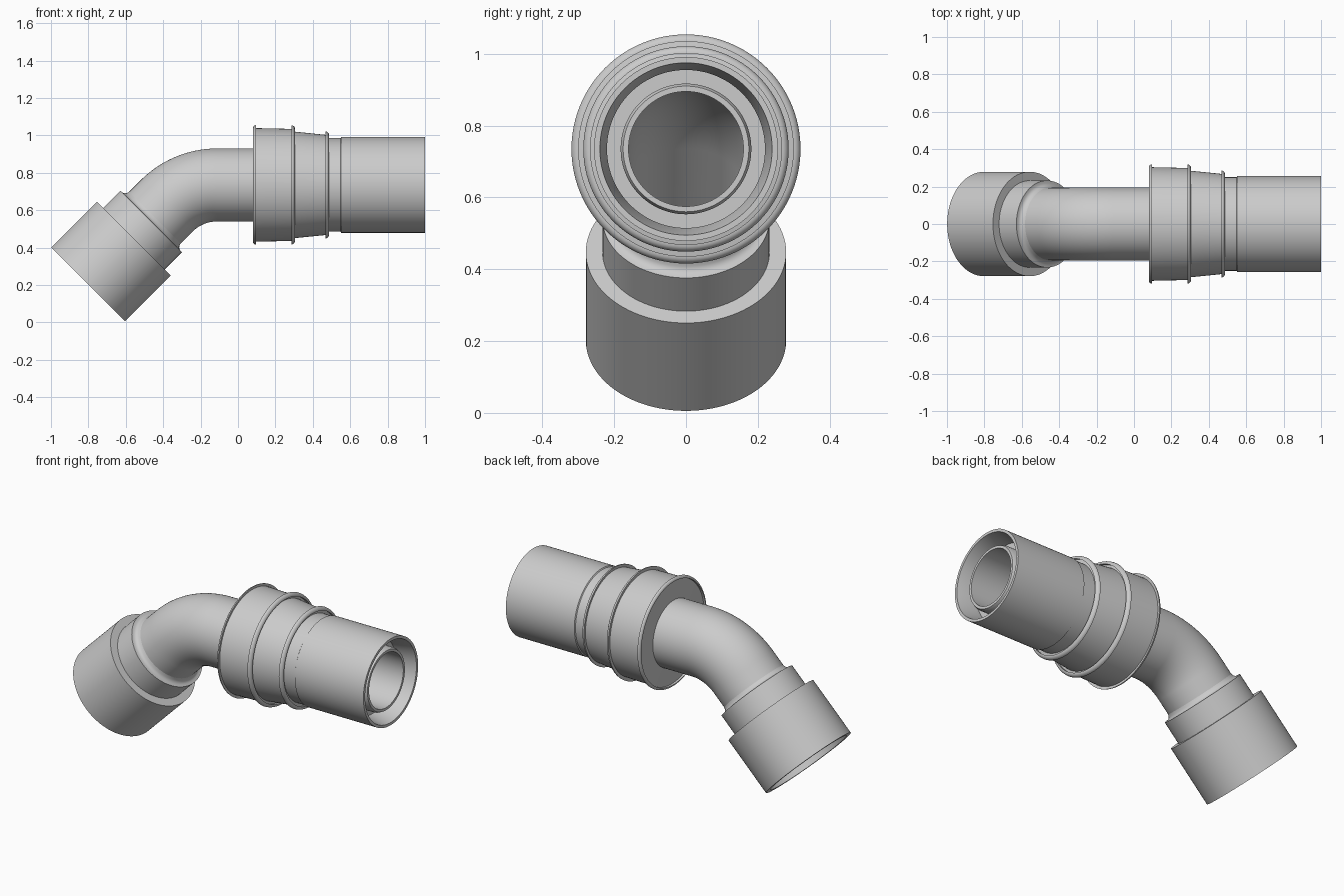
import bpy, bmesh, math
from mathutils import Vector

if "Cube" in bpy.data.objects:
    bpy.data.objects.remove(bpy.data.objects["Cube"])

SIDES = 96
AXIS_Z, BEND_X, BEND_R = 0.735, -0.11, 0.385
ARC = BEND_R * math.pi / 4
LEFT_END = BEND_X - ARC - 0.593      # centreline position of the lower open end

steel = bpy.data.materials.new("light grey steel")
steel.diffuse_color = (0.6, 0.6, 0.6, 1)
steel.use_nodes = True
steel.node_tree.nodes["Principled BSDF"].inputs["Base Color"].default_value = steel.diffuse_color


def centreline(s):
    """Point and tangent of the 45 degree elbow; s equals x on the straight run."""
    if s >= BEND_X:
        return Vector((s, 0, AXIS_Z)), 0.0
    a = min((BEND_X - s) / BEND_R, math.pi / 4)
    p = Vector((BEND_X - BEND_R * math.sin(a), 0, AXIS_Z - BEND_R + BEND_R * math.cos(a)))
    rest = max(0, BEND_X - s - ARC)
    return p - rest * Vector((math.cos(a), 0, math.sin(a))), a


def rounded(corners):
    """Replace corners given as (s, r, fillet) by small arcs."""
    out = []
    for i, c in enumerate(corners):
        p = Vector(c[:2])
        if len(c) < 3:
            out.append(p)
            continue
        a = p + (Vector(corners[i - 1][:2]) - p).normalized() * c[2]
        b = p + (Vector(corners[(i + 1) % len(corners)][:2]) - p).normalized() * c[2]
        for k in range(7):
            t = k / 6 * math.pi / 2
            out.append(a + b - p + (p - b) * math.sin(t) + (p - a) * math.cos(t))
    # arcs are centred at a + b - p, running from a to b
    return out


def ring_part(name, corners):
    """Revolve a closed (s, r) profile around the centreline."""
    bm = bmesh.new()
    rings = []
    for s, r in rounded(corners):
        p, a = centreline(s)
        v = Vector((-math.sin(a), 0, math.cos(a)))
        rings.append([bm.verts.new(p + r * (Vector((0, 1, 0)) * math.cos(t) + v * math.sin(t)))
                      for t in (2 * math.pi * k / SIDES for k in range(SIDES))])
    for i, ring in enumerate(rings):
        prev = rings[i - 1]
        for k in range(SIDES):
            n = (k + 1) % SIDES
            bm.faces.new((prev[k], prev[n], ring[n], ring[k]))
    bmesh.ops.recalc_face_normals(bm, faces=bm.faces)
    me = bpy.data.meshes.new(name)
    bm.to_mesh(me)
    bm.free()
    me.materials.append(steel)
    ob = bpy.data.objects.new(name, me)
    bpy.context.collection.objects.link(ob)
    bpy.ops.object.select_all(action='DESELECT')
    ob.select_set(True)
    bpy.context.view_layer.objects.active = ob
    bpy.ops.object.shade_smooth_by_angle(angle=math.radians(30))


def left(e):
    return LEFT_END + e


# Hollow elbow pipe, stepped down to the nose inside the sleeve
bend = [BEND_X - ARC * k / 24 for k in range(24, -1, -1)]
outer = [(left(0.12), 0.195)] + [(s, 0.195) for s in bend] + [(0.5, 0.195), (0.5, 0.182)]
nose = [(0.955, 0.182), (0.97, 0.175), (0.97, 0.16)]
inner = [(s, 0.16) for s in reversed(bend)] + [(left(0.12), 0.16)]
ring_part("elbow_pipe", outer + nose + inner)

# Lower swivel nut: wide open socket
ring_part("swivel_nut", [
    (left(0), 0.25), (left(0), 0.279), (left(0.346), 0.279),
    (left(0.346), 0.19), (left(0.25), 0.19), (left(0.25), 0.25)])

# Shoulder between nut and pipe, with a cove against the pipe
ring_part("nut_shoulder", [
    (left(0.33), 0.19), (left(0.33), 0.2325), (left(0.477), 0.2325),
    (left(0.477), 0.217), (left(0.482), 0.207), (left(0.49), 0.2),
    (left(0.505), 0.195), (left(0.505), 0.19)])

# Large and medium coupling collars
ring_part("large_collar", [
    (0.08, 0.19), (0.08, 0.319, 0.015), (0.305, 0.319, 0.02), (0.305, 0.19)])
ring_part("medium_collar", [
    (0.29, 0.19), (0.29, 0.286), (0.487, 0.286, 0.02), (0.487, 0.19)])

# End sleeve with its relief groove, chamfered mouth and inner floor
ring_part("end_sleeve", [
    (0.47, 0.19), (0.47, 0.25), (0.548, 0.25), (0.552, 0.256),
    (1.0, 0.256), (1.0, 0.24), (0.9, 0.22), (0.88, 0.22), (0.88, 0.18), (0.47, 0.18)])
